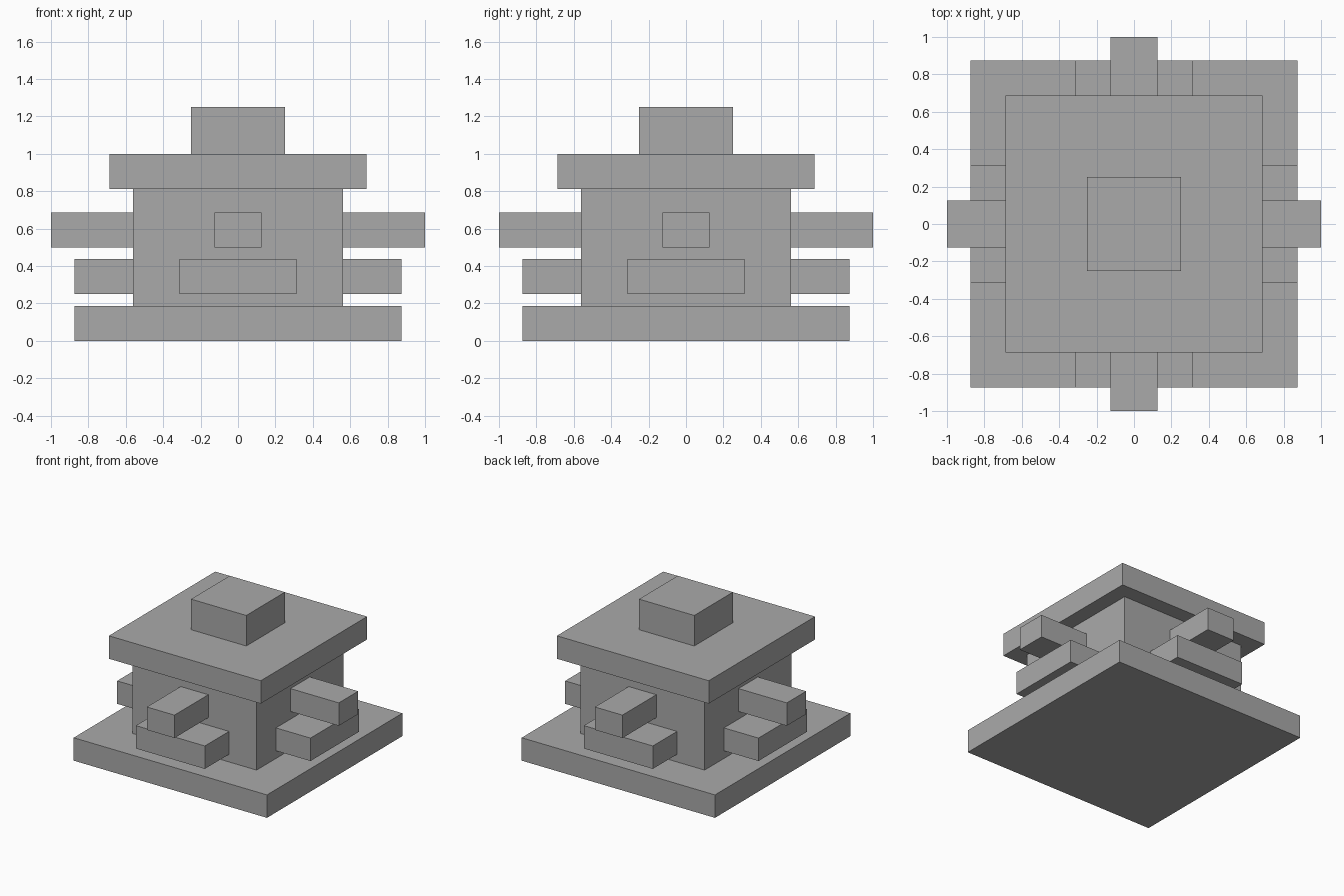
import bpy
import math
from mathutils import Matrix, Vector

cube = bpy.data.objects.get("Cube")
if cube:
    bpy.data.objects.remove(cube, do_unlink=True)

# Single plain grey
GREY = (0.4, 0.4, 0.4, 1.0)
grey = bpy.data.materials.new("plain_grey")
grey.use_nodes = True
grey.diffuse_color = GREY
grey.node_tree.nodes["Principled BSDF"].inputs["Base Color"].default_value = GREY

U = 1 / 16  # modelling unit


def block(name, size, centre, turn=0.0):
    """Box sized in modelling units, turned about the vertical axis."""
    bpy.ops.mesh.primitive_cube_add(size=1)
    obj = bpy.context.object
    obj.name = obj.data.name = name
    place = (Matrix.Rotation(turn, 4, "Z")
             @ Matrix.Translation(Vector(centre) * U)
             @ Matrix.Diagonal((*(Vector(size) * U), 1)))
    obj.data.transform(place)
    obj.data.materials.append(grey)
    return obj


# Stacked square tiers: name, width, bottom, top
for name, width, low, high in (("base_slab", 28, 0, 3),
                               ("body", 18, 3, 13),
                               ("roof_slab", 22, 13, 16),
                               ("roof_cap", 8, 16, 20)):
    block(name, (width, width, high - low), (0, 0, (low + high) / 2))

# A wide ledge and a longer narrow beam on each side of the body
for i, side in enumerate(("front", "left", "back", "right")):
    turn = i * math.pi / 2
    block(side + "_ledge", (10, 5, 3), (0, -11.5, 5.5), turn)
    block(side + "_beam", (4, 7, 3), (0, -12.5, 9.5), turn)
